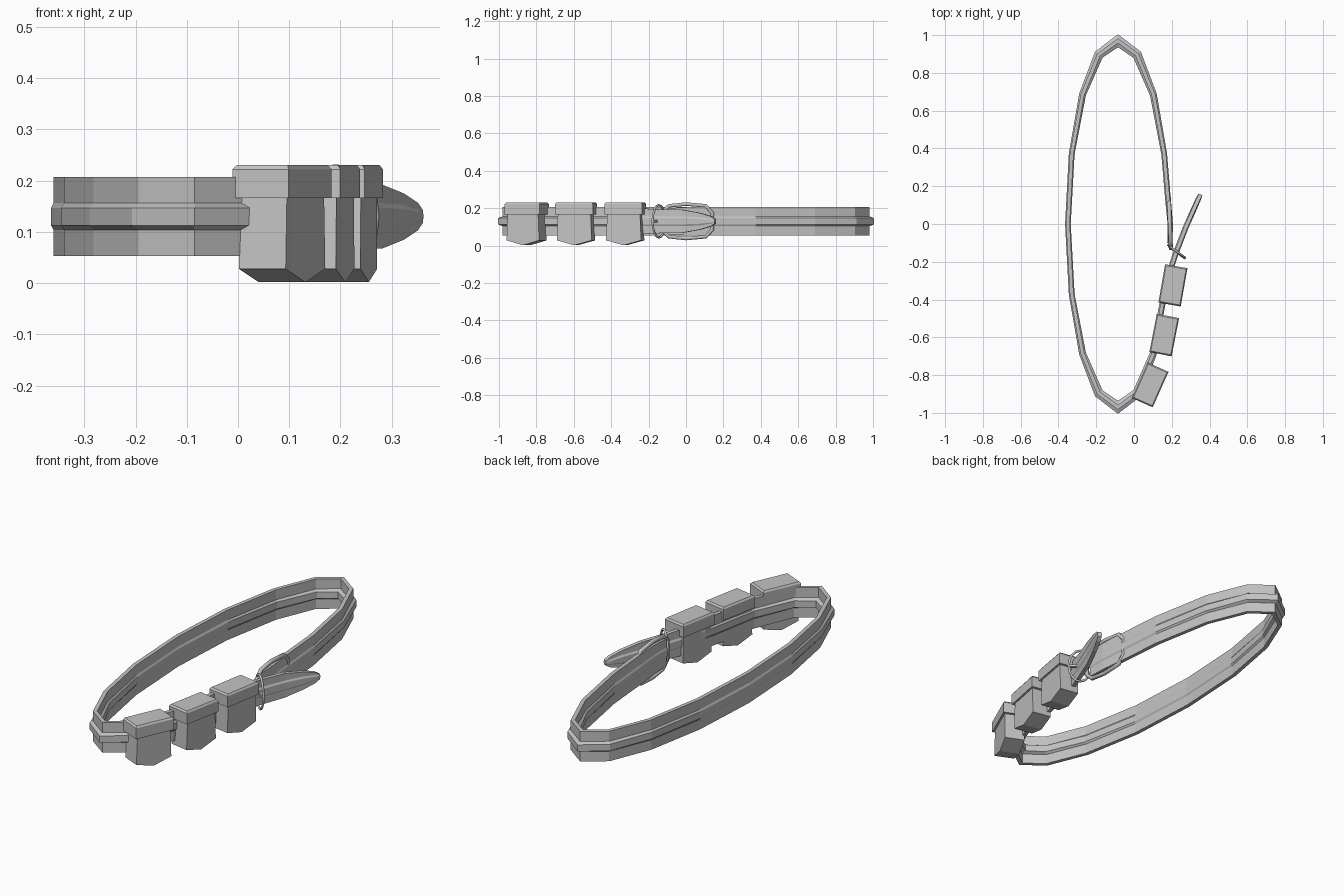
import bpy
import bmesh
from math import sin, cos, pi, radians
from mathutils import Vector, Matrix

if "Cube" in bpy.data.objects:
    bpy.data.objects.remove(bpy.data.objects["Cube"], do_unlink=True)

grey = bpy.data.materials.new("plain grey")
grey.use_nodes = True
grey.diffuse_color = (0.55, 0.55, 0.55, 1)
grey.node_tree.nodes["Principled BSDF"].inputs["Base Color"].default_value = grey.diffuse_color

MID = 0.13      # height of the strap's centre line
HALF = 0.077    # half the strap's height


def finish(name, bm, matrix=Matrix()):
    bmesh.ops.recalc_face_normals(bm, faces=bm.faces)
    mesh = bpy.data.meshes.new(name)
    bm.to_mesh(mesh)
    bm.free()
    mesh.materials.append(grey)
    obj = bpy.data.objects.new(name, mesh)
    obj.matrix_world = matrix
    bpy.context.collection.objects.link(obj)
    return obj


def loft(bm, rings):
    """Skin a list of closed rings and cap both ends."""
    rings = [[bm.verts.new(p) for p in ring] for ring in rings]
    n = len(rings[0])
    for a, b in zip(rings, rings[1:]):
        for i in range(n):
            j = (i + 1) % n
            bm.faces.new((a[i], a[j], b[j], b[i]))
    bm.faces.new(rings[0])
    bm.faces.new(rings[-1])


def wire_loop(name, points, radius):
    """Closed round bar following the points."""
    curve = bpy.data.curves.new(name, "CURVE")
    curve.dimensions = "3D"
    curve.bevel_depth = radius
    curve.bevel_resolution = 1
    spline = curve.splines.new("POLY")
    spline.points.add(len(points) - 1)
    for p, co in zip(spline.points, points):
        p.co = (*co, 1)
    spline.use_cyclic_u = True
    curve.materials.append(grey)
    obj = bpy.data.objects.new(name, curve)
    bpy.context.collection.objects.link(obj)
    bpy.ops.object.select_all(action="DESELECT")
    obj.select_set(True)
    bpy.context.view_layer.objects.active = obj
    bpy.ops.object.convert(target="MESH")


# Strap: (x, y, half height, ridge depth) along an oval with two loose ends
path = [(0.19, -0.1, 0.07, 0.004), (0.192, 0, 0.075, 0.004), (0.18, 0.13, HALF, 0.005)]
for k in range(1, 16):
    a = k * pi / 8
    path.append((-0.085 + 0.265 * cos(a), 0.97 * sin(a), HALF,
                 0.005 + 0.013 * abs(sin(a)) ** 4))
path += [(0.2, -0.22, 0.068, 0.005), (0.225, -0.145, 0.064, 0.005),
         (0.273, -0.02, 0.062, 0.005), (0.315, 0.075, 0.045, 0.005),
         (0.342, 0.135, 0.027, 0.004), (0.352, 0.157, 0.012, 0.001)]

rings = []
T = 0.01
for i, (x, y, w, r) in enumerate(path):
    here = Vector((x, y))
    before = (here - Vector(path[i - 1][:2])).normalized() if i else None
    after = (Vector(path[i + 1][:2]) - here).normalized() if i < len(path) - 1 else None
    tangent = ((before or after) + (after or before)).normalized()
    out = Vector((tangent.y, -tangent.x)) / tangent.dot(after or before)
    low, high = min(0.026, w * 0.5), min(0.017, w * 0.3)
    side = [(T, -w), (T, -low), (T + r, -high), (T + r, high), (T, low), (T, w)]
    section = side + [(-n, -z) for n, z in side]
    rings.append([(x + out.x * n, y + out.y * n, MID + z) for n, z in section])
bm = bmesh.new()
loft(bm, rings)
finish("strap", bm)


# Pouches: pointed body with a bevelled lid, outward along local x
def pouch(number, x, y, angle):
    place = Matrix.Translation((x, y, 0)) @ Matrix.Rotation(radians(angle), 4, "Z")
    outline = [(-0.095, 0.028), (0, 0.002), (0.095, 0.028), (0.088, 0.2), (-0.088, 0.2)]
    bm = bmesh.new()
    loft(bm, [[(d, u, z) for u, z in outline] for d in (-0.05, 0.05)])
    finish(f"pouch_body_{number}", bm, place)
    bm = bmesh.new()
    lid = [(0.06, 0.103, 0.166), (0.06, 0.103, 0.222), (0.054, 0.096, 0.231)]
    loft(bm, [[(sx * d, sy * u, z) for sx, sy in ((-1, -1), (1, -1), (1, 1), (-1, 1))]
              for d, u, z in lid])
    finish(f"pouch_lid_{number}", bm, place)


pouch(1, 0.086, -0.852, -24)
pouch(2, 0.16, -0.588, -11)
pouch(3, 0.206, -0.325, -10)

# Buckle frame around the strap's inner end
half = [(0.14, 0.045), (0.105, 0.083), (0, 0.092), (-0.09, 0.083), (-0.13, 0.045)]
outline = half + [(y, -z) for y, z in reversed(half)]
wire_loop("buckle_frame", [(0.19 - 0.04 * y, y, MID + z) for y, z in outline], 0.011)

# Slanted keeper ring the tail passes through
across = Vector((0.045, -0.034, 0))
ring = [Vector((0.225, -0.145, MID)) + across * cos(k * pi / 8)
        + Vector((0, 0, 0.087 * sin(k * pi / 8))) for k in range(16)]
wire_loop("keeper_ring", ring, 0.006)

# Buckle prong lying across the ring
bm = bmesh.new()
bmesh.ops.create_cube(bm, size=1, matrix=Matrix.Diagonal((0.11, 0.012, 0.012, 1)))
finish("buckle_prong", bm, Matrix.Translation((0.227, -0.15, MID))
       @ Matrix.Rotation(radians(-37), 4, "Z"))
